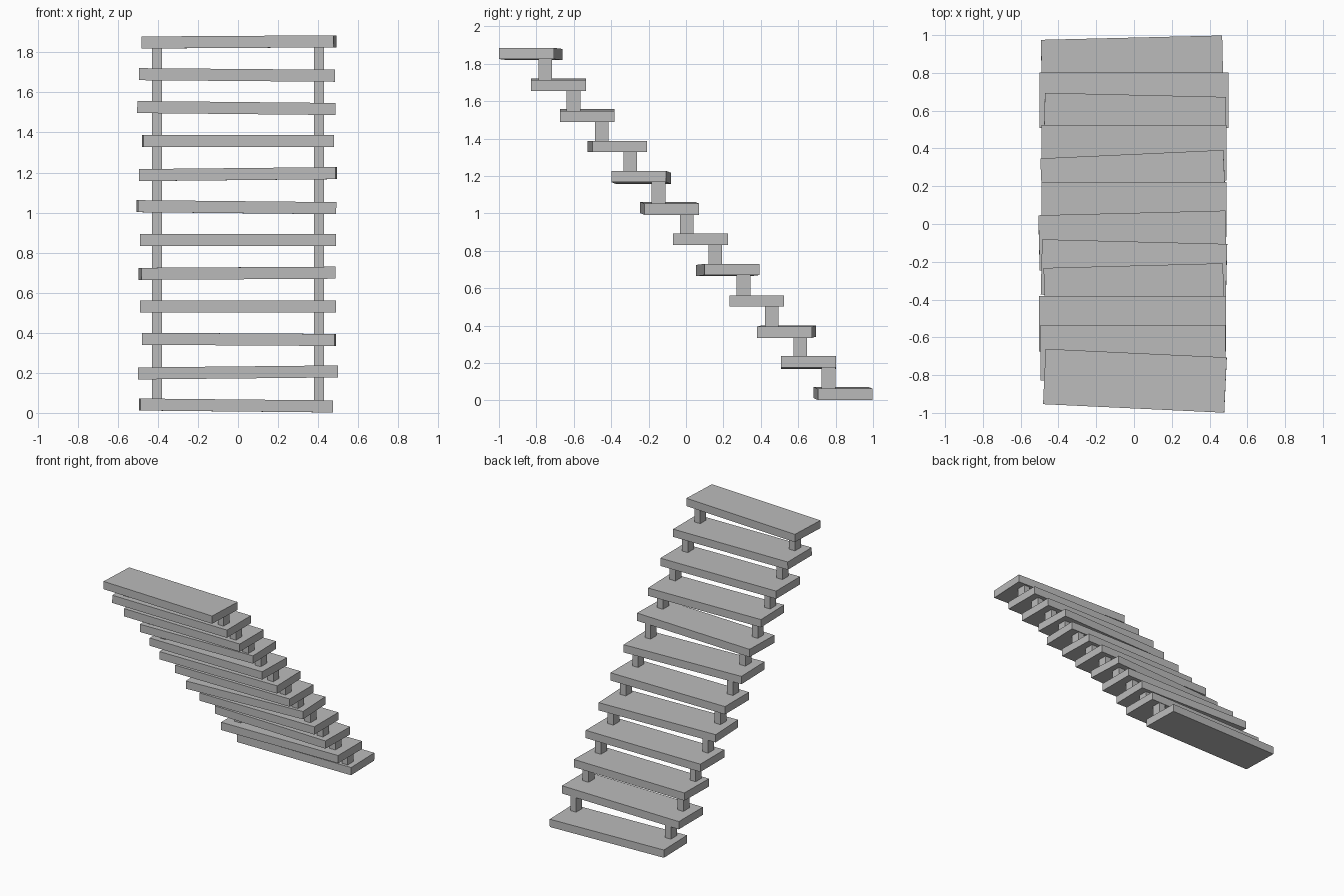
import bpy

# Remove the default object
default_cube = bpy.data.objects.get("Cube")
if default_cube:
    bpy.data.objects.remove(default_cube, do_unlink=True)


def make_material(name, color):
    material = bpy.data.materials.new(name)
    material.use_nodes = True
    material.diffuse_color = color
    material.node_tree.nodes["Principled BSDF"].inputs["Base Color"].default_value = color
    return material


grey = make_material("plain grey", (0.5, 0.5, 0.5, 1))


def add_box(name, size, location, rotation=(0, 0, 0)):
    bpy.ops.mesh.primitive_cube_add(size=1, location=location, rotation=rotation)
    box = bpy.context.object
    box.name = name
    box.scale = size
    box.data.materials.append(grey)
    return box


# Overall proportions
TREAD_DEPTH, TREAD_THICKNESS = 0.293, 0.06
FIRST_HEIGHT, RISE = 0.037, 0.165
POST_X, POST_WIDTH, POST_DEPTH = 0.405, 0.05, 0.073
FIRST_POST_Y, POST_RUN = 0.762, 0.1515

# Uneven treads from bottom to top: y, x, length, yaw, tilt
treads = [
    (0.84, -0.01, 0.96, 0.024, -0.01),
    (0.655, 0, 1, 0, 0.01),
    (0.537, 0.005, 0.96, -0.023, -0.006),
    (0.378, 0, 0.98, 0, 0),
    (0.223, -0.005, 0.97, 0.046, 0.006),
    (0.077, 0, 0.98, 0, 0),
    (-0.088, -0.008, 0.99, 0.025, -0.01),
    (-0.24, 0, 0.98, -0.025, 0.01),
    (-0.367, 0, 0.95, 0.026, 0),
    (-0.528, -0.008, 0.99, 0, -0.01),
    (-0.682, -0.005, 0.98, 0, -0.008),
    (-0.83, 0.005, 0.96, -0.047, 0.006),
]

for step, (y, x, length, yaw, tilt) in enumerate(treads):
    add_box(f"tread_{step}", (length, TREAD_DEPTH, TREAD_THICKNESS),
            (x, y, FIRST_HEIGHT + RISE * step), (0, -tilt, yaw))

# Pairs of short posts joining each tread to the next
for step in range(len(treads) - 1):
    for label, side in (("left", 1), ("right", -1)):
        add_box(f"{label}_post_{step}", (POST_WIDTH, POST_DEPTH, RISE),
                (side * POST_X, FIRST_POST_Y - POST_RUN * step,
                 FIRST_HEIGHT + RISE * (step + 0.5)))
